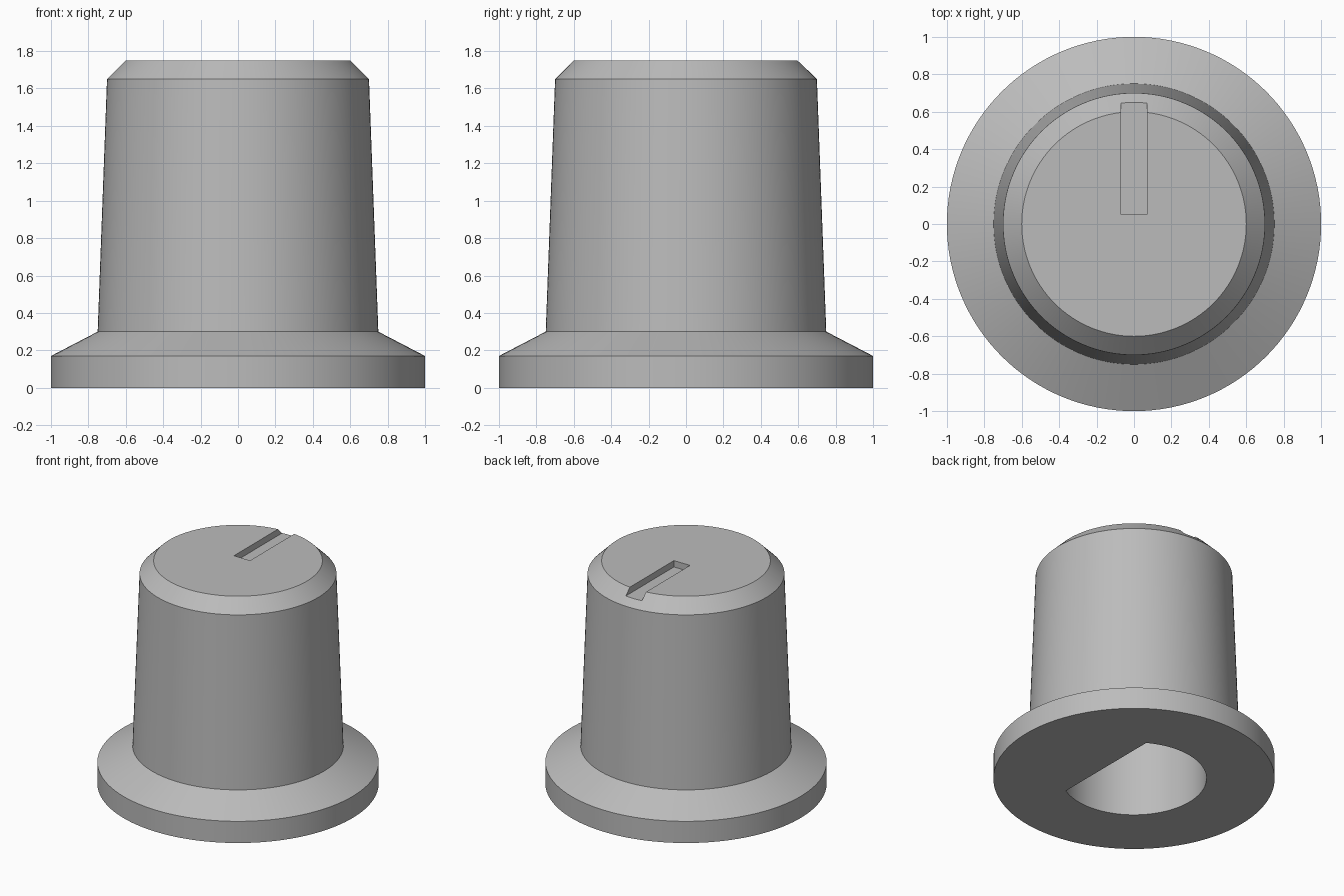
import bpy
import bmesh
import math
from mathutils import Vector

SEGMENTS = 128

cube = bpy.data.objects.get("Cube")
if cube:
    bpy.data.objects.remove(cube, do_unlink=True)

grey = bpy.data.materials.new("plain_grey")
grey.use_nodes = True
colour = (0.5, 0.5, 0.5, 1)
grey.diffuse_color = colour
grey.node_tree.nodes["Principled BSDF"].inputs["Base Color"].default_value = colour


def make_object(name, bm):
    bmesh.ops.recalc_face_normals(bm, faces=bm.faces)
    mesh = bpy.data.meshes.new(name)
    bm.to_mesh(mesh)
    bm.free()
    obj = bpy.data.objects.new(name, mesh)
    bpy.context.collection.objects.link(obj)
    mesh.materials.append(grey)
    return obj


def turned_solid(name, profile):
    """Closed solid of revolution from (radius, height) rings."""
    bm = bmesh.new()
    rings = []
    for radius, z in profile:
        rings.append([bm.verts.new((radius * math.cos(a), radius * math.sin(a), z))
                      for a in (math.tau * i / SEGMENTS for i in range(SEGMENTS))])
    for low, high in zip(rings, rings[1:]):
        for i in range(SEGMENTS):
            j = (i + 1) % SEGMENTS
            bm.faces.new((low[i], low[j], high[j], high[i]))
    bm.faces.new(rings[0])
    bm.faces.new(rings[-1])
    return make_object(name, bm)


def prism(name, outline, bottom, top):
    """Vertical extrusion of an (x, y) outline."""
    bm = bmesh.new()
    face = bm.faces.new([bm.verts.new((x, y, bottom)) for x, y in outline])
    side = bmesh.ops.extrude_face_region(bm, geom=[face])["geom"]
    verts = [v for v in side if isinstance(v, bmesh.types.BMVert)]
    bmesh.ops.translate(bm, verts=verts, vec=Vector((0, 0, top - bottom)))
    obj = make_object(name, bm)
    obj.hide_render = True
    return obj


def cut(target, cutter):
    mod = target.modifiers.new("cut", "BOOLEAN")
    mod.operation = "DIFFERENCE"
    mod.solver = "EXACT"
    mod.object = cutter
    bpy.ops.object.select_all(action="DESELECT")
    target.select_set(True)
    bpy.context.view_layer.objects.active = target
    bpy.ops.object.modifier_apply(modifier=mod.name)
    bpy.data.objects.remove(cutter, do_unlink=True)


# Flanged, tapered knob with a chamfered top
knob = turned_solid("knob_body", [(1, 0), (1, 0.17), (0.75, 0.3),
                                  (0.7, 1.65), (0.6, 1.75)])

# Pointer slot running out through the rear chamfer
cut(knob, prism("pointer_slot_cutter",
                [(-0.07, 0.05), (0.07, 0.05), (0.07, 0.75), (-0.07, 0.75)], 1.7, 1.9))

# D-shaped shaft bore with its flat on the left
bore_radius, flat_x = 0.515, 0.26
start = math.acos(flat_x / bore_radius)
sweep = math.tau - 2 * start
bore = [(bore_radius * math.cos(start + sweep * i / 80),
         bore_radius * math.sin(start + sweep * i / 80)) for i in range(81)]
cut(knob, prism("shaft_bore_cutter", bore, -0.1, 1.38))

# Smooth walls with crisp rims
bpy.ops.object.shade_smooth_by_angle(angle=math.radians(20))
